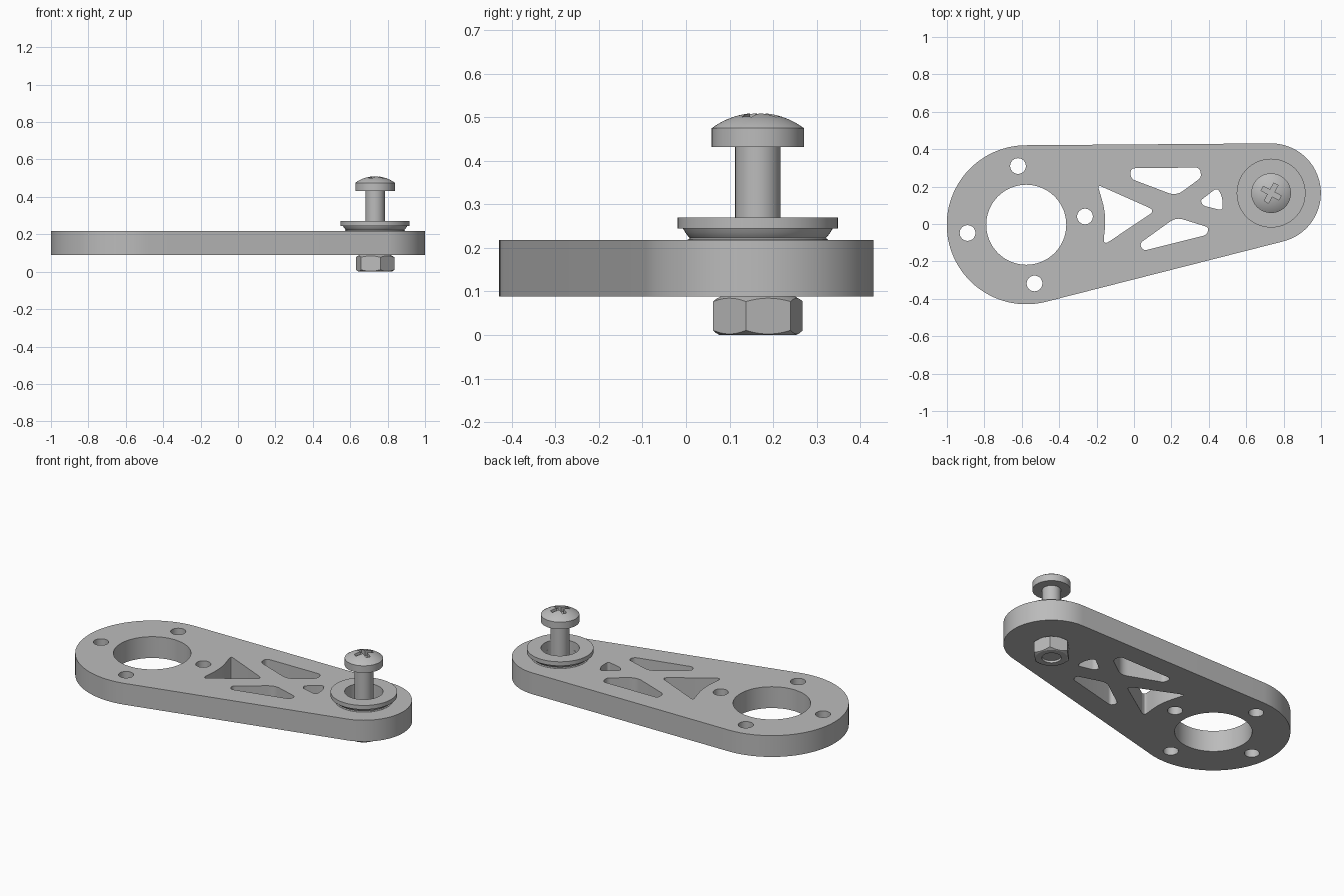
import bpy, bmesh
from math import sin, cos, tau, pi, acos, asin, atan2, radians
from mathutils import Vector, Matrix

if "Cube" in bpy.data.objects:
    bpy.data.objects.remove(bpy.data.objects["Cube"])

GREY = (0.5, 0.5, 0.5, 1)
metal = bpy.data.materials.new("grey metal")
metal.use_nodes = True
metal.diffuse_color = GREY
metal.node_tree.nodes["Principled BSDF"].inputs["Base Color"].default_value = GREY

BIG, BIG_R = Vector((-0.576, -0.004)), 0.425      # wide end of the arm
SMALL, SMALL_R = Vector((0.733, 0.165)), 0.266    # bolt end of the arm
Z0, Z1 = 0.088, 0.218                             # arm underside and top


def activate(ob):
    bpy.ops.object.select_all(action="DESELECT")
    ob.select_set(True)
    bpy.context.view_layer.objects.active = ob


def finish(ob):
    activate(ob)
    bpy.ops.object.shade_smooth_by_angle(angle=radians(28))


def new_object(name, bm):
    mesh = bpy.data.meshes.new(name)
    bmesh.ops.recalc_face_normals(bm, faces=bm.faces)
    bm.to_mesh(mesh)
    bm.free()
    mesh.materials.append(metal)
    ob = bpy.data.objects.new(name, mesh)
    bpy.context.collection.objects.link(ob)
    return ob


def lathe(name, profile, closed=False, steps=64):
    """Turn an (r, z) profile around the bolt axis."""
    bm = bmesh.new()
    rings = [[bm.verts.new((SMALL.x + r * cos(tau * i / steps),
                            SMALL.y + r * sin(tau * i / steps), z))
              for i in range(steps)] for r, z in profile]
    pairs = list(zip(rings, rings[1:]))
    if closed:
        pairs.append((rings[-1], rings[0]))
    for a, b in pairs:
        for i in range(steps):
            j = (i + 1) % steps
            bm.faces.new((a[i], a[j], b[j], b[i]))
    bmesh.ops.remove_doubles(bm, verts=bm.verts, dist=1e-5)
    return new_object(name, bm)


def boolean(ob, tool, operation):
    mod = ob.modifiers.new("cut", "BOOLEAN")
    mod.object, mod.operation, mod.solver = tool, operation, "EXACT"
    activate(ob)
    bpy.ops.object.modifier_apply(modifier=mod.name)
    bpy.data.objects.remove(tool)


def arc(centre, r, a0, a1, steps):
    angles = [a0 + (a1 - a0) * i / steps for i in range(steps + 1)]
    return [centre + r * Vector((cos(a), sin(a))) for a in angles]


def circle(centre, r, steps=48):
    return arc(centre, r, 0, tau, steps)[:-1]


def rounded(corners):
    """Polygon of (x, y, reach): each corner is rounded over its reach."""
    pts = []
    for i, (x, y, reach) in enumerate(corners):
        p = Vector((x, y))
        before, after = Vector(corners[i - 1][:2]), Vector(corners[(i + 1) % len(corners)][:2])
        a = p + (before - p).normalized() * reach
        b = p + (after - p).normalized() * reach
        for k in range(7):
            t = k / 6
            pts.append(a * (1 - t) ** 2 + p * 2 * t * (1 - t) + b * t ** 2)
    return pts


# Arm outline: two end arcs joined by their tangents
axis = SMALL - BIG
phi = atan2(axis.y, axis.x)
theta = acos((BIG_R - SMALL_R) / axis.length)
outline = (arc(BIG, BIG_R, phi + theta, phi - theta + tau, 56)
           + arc(SMALL, SMALL_R, phi - theta, phi + theta, 40))

# Large bore, ring of four screw holes, bolt pocket and lightening windows
holes = [circle(BIG, 0.214, 72), circle(SMALL, 0.106)]
for k in range(4):
    a = radians(8) + k * pi / 2
    holes.append(circle(BIG + 0.317 * Vector((cos(a), sin(a))), 0.042, 32))
holes += [rounded(w) for w in (
    [(-0.195, 0.21, 0.025), (0.115, 0.072, 0.04), (-0.165, -0.115, 0.04), (-0.148, 0.05, 0.08)],
    [(-0.018, 0.298, 0.025), (0.35, 0.302, 0.022), (0.362, 0.25, 0.025), (0.225, 0.15, 0.045),
     (-0.018, 0.242, 0.025)],
    [(0.028, -0.105, 0.025), (0.225, 0.036, 0.04), (0.40, -0.018, 0.02), (0.39, -0.058, 0.02),
     (0.05, -0.143, 0.02)],
    [(0.355, 0.125, 0.014), (0.445, 0.195, 0.025), (0.472, 0.145, 0.025), (0.475, 0.072, 0.025),
     (0.37, 0.098, 0.014)])]

curve = bpy.data.curves.new("arm_plate", "CURVE")
curve.dimensions, curve.fill_mode, curve.extrude = "2D", "BOTH", (Z1 - Z0) / 2
for loop in [outline] + holes:
    spline = curve.splines.new("POLY")
    spline.points.add(len(loop) - 1)
    for pt, co in zip(spline.points, loop):
        pt.co = (co.x, co.y, 0, 1)
    spline.use_cyclic_u = True
plate = bpy.data.objects.new("arm_plate", curve)
bpy.context.collection.objects.link(plate)
plate.location.z = (Z0 + Z1) / 2
curve.materials.append(metal)
activate(plate)
bpy.ops.object.convert(target="MESH")
plate = bpy.context.object
bm = bmesh.new()
bm.from_mesh(plate.data)
bmesh.ops.remove_doubles(bm, verts=bm.verts, dist=1e-5)
bmesh.ops.recalc_face_normals(bm, faces=bm.faces)
bm.to_mesh(plate.data)
bm.free()
finish(plate)

# Floor of the bolt pocket
finish(lathe("pocket_floor", [(0, Z0), (0.107, Z0), (0.107, 0.1), (0, 0.1)]))

# Flanged bushing with a hollowed neck
finish(lathe("flanged_bushing", [
    (0.106, 0.27), (0.184, 0.27), (0.184, 0.245), (0.172, 0.245), (0.167, 0.236),
    (0.161, 0.228), (0.156, 0.223), (0.161, 0.219), (0.161, 0.214), (0.106, 0.214)], closed=True))

# Domed bolt with a cross recess
HEAD_R, RIM, RISE = 0.106, 0.475, 0.035
ball = (HEAD_R ** 2 + RISE ** 2) / (2 * RISE)
edge = asin(HEAD_R / ball)
dome = [(ball * sin(edge * (1 - i / 10)), RIM + RISE - ball + ball * cos(edge * (1 - i / 10)))
        for i in range(11)]
bolt = lathe("domed_bolt", [(0, 0.012), (0.052, 0.012), (0.052, 0.432), (HEAD_R, 0.432)] + dome)
for turn in (-28, 62):
    bm = bmesh.new()
    bmesh.ops.create_cube(bm, size=1, matrix=Matrix.Translation((*SMALL, 0.51))
                          @ Matrix.Rotation(radians(turn), 4, "Z")
                          @ Matrix.Diagonal((0.108, 0.026, 0.06, 1)))
    boolean(bolt, new_object("recess_cutter", bm), "DIFFERENCE")
finish(bolt)

# Hexagonal nut, chamfered and bored by a turned shape
bm = bmesh.new()
bmesh.ops.create_cone(bm, cap_ends=True, segments=6, radius1=0.1065, radius2=0.1065, depth=0.2,
                      matrix=Matrix.Translation((*SMALL, 0.05))
                      @ Matrix.Rotation(radians(15), 4, "Z"))
nut = new_object("hex_nut", bm)
boolean(nut, lathe("nut_shaper", [(0.054, 0), (0.088, 0), (0.112, 0.014), (0.112, 0.074),
                                  (0.086, Z0), (0.054, Z0)], closed=True), "INTERSECT")
finish(nut)
